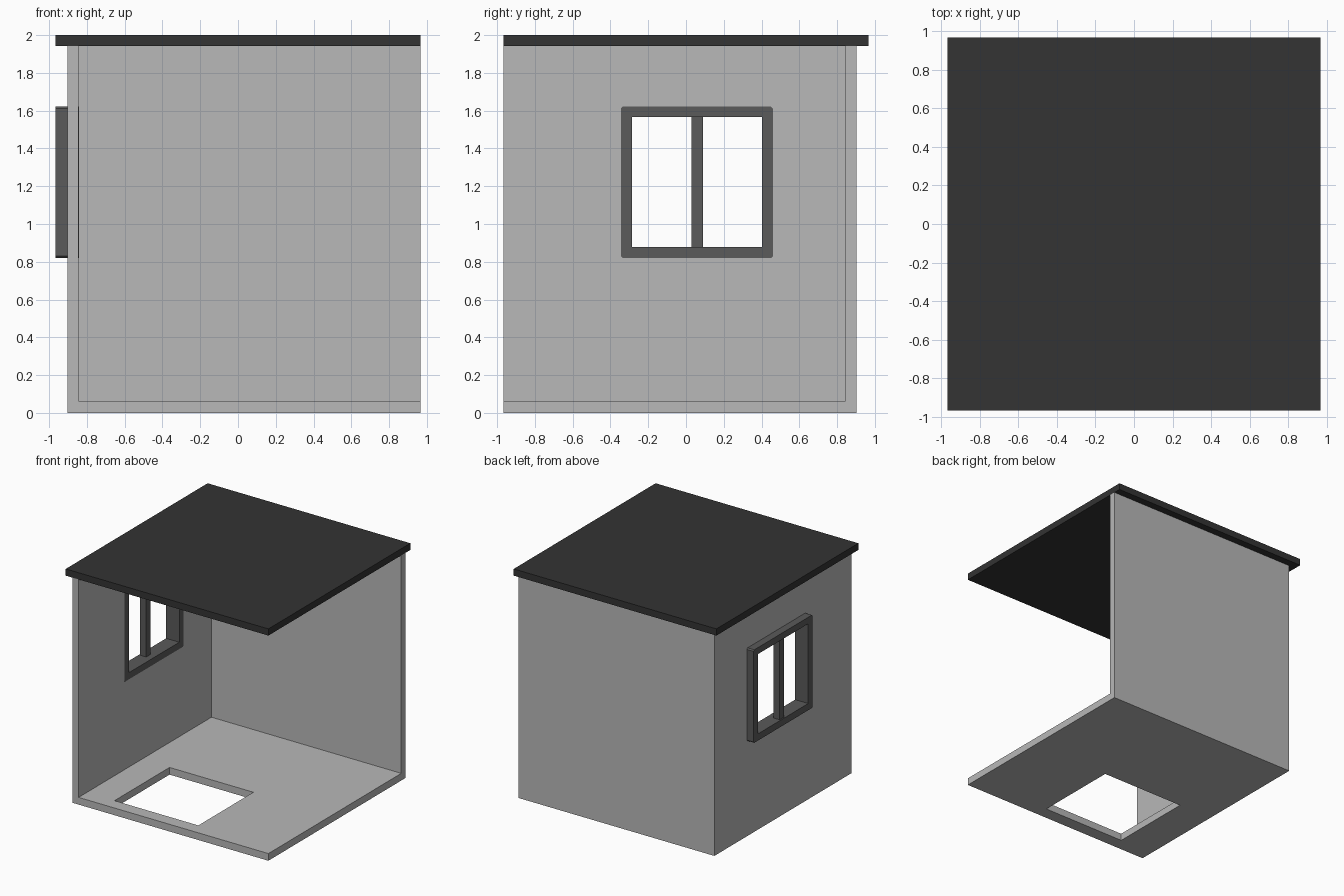
import bpy
import bmesh

cube = bpy.data.objects.get("Cube")
if cube:
    bpy.data.objects.remove(cube, do_unlink=True)


def material(name, value):
    mat = bpy.data.materials.new(name)
    mat.use_nodes = True
    colour = (value, value, value, 1.0)
    mat.diffuse_color = colour
    mat.node_tree.nodes["Principled BSDF"].inputs["Base Color"].default_value = colour
    return mat


def box(name, xs, ys, zs, mat=None, corner=0.0):
    """Box between the given limits; corner chamfers the edges that run along x."""
    bm = bmesh.new()
    bmesh.ops.create_cube(bm, size=1.0)
    for v in bm.verts:
        for axis, (low, high) in enumerate((xs, ys, zs)):
            v.co[axis] = high if v.co[axis] > 0 else low
    if corner:
        along_x = [e for e in bm.edges
                   if abs(e.verts[0].co.x - e.verts[1].co.x) > 1e-4]
        bmesh.ops.bevel(bm, geom=along_x, offset=corner, segments=1,
                        affect='EDGES', profile=0.5)
    mesh = bpy.data.meshes.new(name)
    bm.to_mesh(mesh)
    bm.free()
    obj = bpy.data.objects.new(name, mesh)
    bpy.context.collection.objects.link(obj)
    if mat:
        mesh.materials.append(mat)
    return obj


def cut(obj, xs, ys, zs):
    """Cut a box-shaped opening and discard the cutter."""
    cutter = box("cutter", xs, ys, zs)
    cutter.hide_render = True
    mod = obj.modifiers.new("opening", 'BOOLEAN')
    mod.operation = 'DIFFERENCE'
    mod.solver = 'EXACT'
    mod.object = cutter
    bpy.context.view_layer.objects.active = obj
    bpy.ops.object.modifier_apply(modifier=mod.name)
    bpy.data.objects.remove(cutter, do_unlink=True)


wall_grey = material("wall grey", 0.48)
frame_grey = material("dark frame grey", 0.103)
roof_black = material("roof charcoal", 0.033)

OUT, INNER, EDGE = 0.903, 0.844, 0.967
FLOOR_TOP, WALL_TOP = 0.062, 1.942

# Floor and two walls as one shell, open at the front and on the +x side
shell = box("floor_and_walls", (-OUT, EDGE), (-EDGE, OUT), (0, WALL_TOP), wall_grey)
cut(shell, (-INNER, 1.3), (-1.3, INNER), (FLOOR_TOP, 2.3))
# Window opening, hidden behind the frame's outer edge
cut(shell, (-1.2, -0.5), (-0.335, 0.45), (0.83, 1.612))
# Floor hatch
cut(shell, (-0.58, 0.22), (-0.855, -0.105), (-0.3, 0.3))

# Flat overhanging roof
box("roof", (-EDGE, EDGE), (-EDGE, EDGE), (WALL_TOP, 2.0), roof_black)

# Window frame with clipped corners, standing out from the wall
frame = box("window_frame", (-EDGE, -INNER + 0.002), (-0.345, 0.46), (0.82, 1.622),
            frame_grey, corner=0.01)
cut(frame, (-1.2, -0.5), (-0.285, 0.402), (0.878, 1.566))

# Upright bar in the middle of the window
box("window_mullion", (-0.957, -0.897), (0.03, 0.09), (0.878, 1.566), frame_grey)
